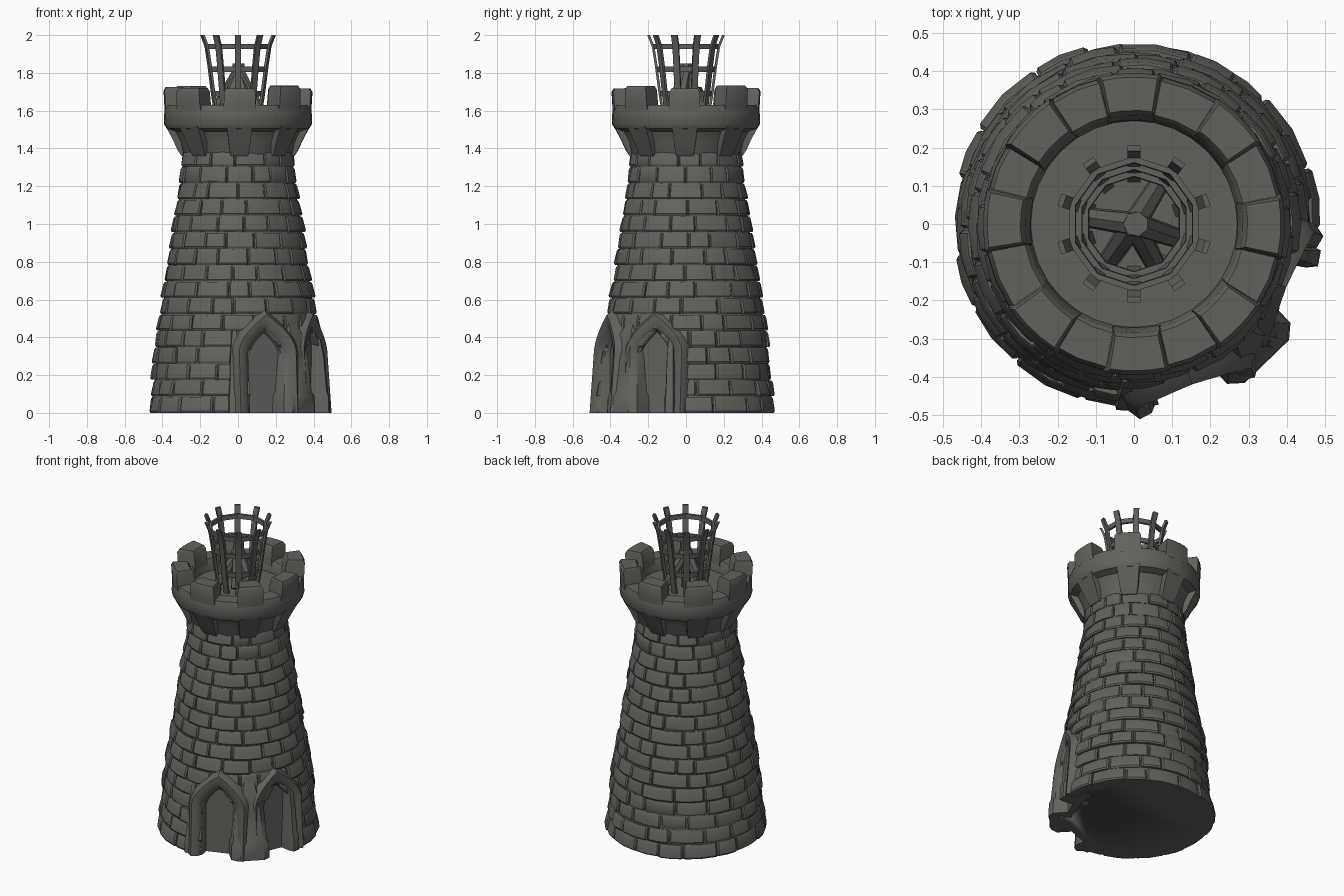
import bpy, bmesh, math, random
from math import sin, cos, pi, radians
from mathutils import Vector, Matrix

if "Cube" in bpy.data.objects:
    bpy.data.objects.remove(bpy.data.objects["Cube"])

random.seed(7)
stone = bpy.data.materials.new("dark_grey_stone")
stone.diffuse_color = (0.12, 0.12, 0.11, 1)
stone.use_nodes = True
stone.node_tree.nodes["Principled BSDF"].inputs["Base Color"].default_value = stone.diffuse_color


def finish(name, bm, angle=35):
    bmesh.ops.recalc_face_normals(bm, faces=bm.faces)
    me = bpy.data.meshes.new(name)
    bm.to_mesh(me)
    bm.free()
    me.materials.append(stone)
    ob = bpy.data.objects.new(name, me)
    bpy.context.collection.objects.link(ob)
    bpy.ops.object.select_all(action='DESELECT')
    ob.select_set(True)
    bpy.context.view_layer.objects.active = ob
    bpy.ops.object.shade_smooth_by_angle(angle=radians(angle))
    return ob


def polar(r, a, z):
    return Vector((r * cos(a), r * sin(a), z))


def loft(bm, sections, closed=False, caps=True):
    """Skin a row of closed cross-sections."""
    rows = [[bm.verts.new(p) for p in s] for s in sections]
    pairs = list(zip(rows, rows[1:])) + ([(rows[-1], rows[0])] if closed else [])
    n = len(rows[0])
    for a, b in pairs:
        for i in range(n):
            j = (i + 1) % n
            bm.faces.new((a[i], a[j], b[j], b[i]))
    if caps and not closed:
        bm.faces.new(rows[0][::-1])
        bm.faces.new(rows[-1])


def lathe(bm, profile, seg):
    loft(bm, [[polar(r, 2 * pi * k / seg, z) for k in range(seg)] for r, z in profile])


WALL = [(0, .472), (.2, .447), (.4, .428), (.6, .402), (.8, .368), (1, .342), (1.2, .308), (1.45, .285)]


def wall_r(z):
    for (z0, r0), (z1, r1) in zip(WALL, WALL[1:]):
        if z <= z1:
            return r0 + (r1 - r0) * (z - z0) / (z1 - z0)
    return WALL[-1][1]


# tower core
bm = bmesh.new()
lathe(bm, [(r - .008, z) for z, r in WALL], 48)
core = finish("tower_core", bm)

# brick courses
bm = bmesh.new()
COURSES = 16
h = 1.39 / COURSES
for c in range(COURSES):
    n = 17 - c // 4
    cuts = [2 * pi * (k + .5 * (c % 2) + random.uniform(-.22, .22)) / n for k in range(n)]
    for a0, a1 in zip(cuts, cuts[1:] + [cuts[0] + 2 * pi]):
        z0 = c * h + (.002 if c else 0)
        z1 = (c + 1) * h - .002
        push = random.uniform(-.004, .014) * (1 - .045 * c)
        tilt = random.uniform(-.004, .005)
        a0, a1, e, ch = a0 + .004, a1 - .004, .02, .008
        secs = []
        for a, d in ((a0, ch), (a0 + e, 0), ((a0 + a1) / 2, -.003), (a1 - e, 0), (a1, ch)):
            lo, hi = wall_r(z0) + push + tilt - d, wall_r(z1) + push - d
            back = wall_r(z1) - .05
            secs.append([polar(r, a, z) for r, z in (
                (back, z0), (lo - ch * .6, z0), (lo, z0 + .01),
                (hi, z1 - .012), (hi - ch, z1), (back, z1))])
        loft(bm, secs)
bricks = finish("wall_bricks", bm, 30)


def arch(w, spring, peak, n=7):
    """Pointed arch from left foot to right foot as (x, z)."""
    half = [(-w, 0)] + [(-w * (1 - (k / n) ** 1.7), spring + (peak - spring) * k / n) for k in range(n + 1)]
    return half + [(-x, z) for x, z in half[-2::-1]]


def place(a, x, depth, z):
    return Matrix.Rotation(a, 3, 'Z') @ Vector((depth, x, z))


# two doorways with stone surrounds
DOORS = [(radians(-70), 0), (radians(-22.5), .015)]
cutters = []
for a, sink in DOORS:
    bm = bmesh.new()
    loft(bm, [[place(a, x, d, z - .02) for x, z in arch(.10, .30, .46)] for d in (.36, .60)])
    cutters.append(finish("door_cutter", bm))
    cutters[-1].hide_render = True

    bm = bmesh.new()
    rows = []
    for w, s, p, d in ((.195, .32, .58, .33), (.18, .33, .545, .455), (.16, .33, .52, .485),
                       (.125, .31, .47, .48), (.098, .30, .43, .45), (.085, .29, .42, .37)):
        rows.append([bm.verts.new(place(a, x, d - sink - (.075 * z if d > .4 else 0), z))
                     for x, z in arch(w, s, p)])
    for r, q in zip(rows, rows[1:]):
        for i in range(len(r) - 1):
            bm.faces.new((r[i], r[i + 1], q[i + 1], q[i]))
    bm.faces.new([r[0] for r in rows])
    bm.faces.new([r[-1] for r in rows])
    finish("door_surround", bm, 40)

    bm = bmesh.new()
    loft(bm, [[place(a, x, d, z) for x, z in arch(.105, .30, .46)] for d in (.35, .395)])
    finish("door_leaf", bm)

for ob in (core, bricks):
    bpy.context.view_layer.objects.active = ob
    for cut in cutters:
        m = ob.modifiers.new("door_opening", 'BOOLEAN')
        m.operation, m.solver, m.object = 'DIFFERENCE', 'EXACT', cut
        # keep the shading modifier order irrelevant by applying at once
        bpy.ops.object.modifier_apply(modifier=m.name)
for cut in cutters:
    bpy.data.objects.remove(cut)

# pillars beside and between the doorways
bm = bmesh.new()
for deg, half, r in ((-46, .115, .50), (-92.5, .035, .488), (-10.5, .03, .493)):
    a = radians(deg)
    secs = []
    for z, k, d in ((0, 1, 0), (.09, .97, .003), (.11, .88, .012), (.30, .75, .03), (.42, .5, .055), (.5, .25, .10)):
        w, f = half * k, r - d
        secs.append([place(a, x, y, z) for x, y in ((-w, .36), (-w, f - .03), (-w * .7, f), (w * .7, f), (w, f - .03), (w, .36))])
    loft(bm, secs)
finish("door_pillars", bm, 40)

# parapet ring with walkway floor
bm = bmesh.new()
lathe(bm, [(.275, 1.34), (.292, 1.37), (.305, 1.43), (.335, 1.49), (.378, 1.505), (.392, 1.53), (.39, 1.60),
           (.38, 1.63), (.29, 1.63), (.278, 1.615), (.27, 1.56), (.01, 1.56)], 32)
finish("parapet", bm)

# corbels and merlons, eight of each
cb, mb = bmesh.new(), bmesh.new()
for k in range(8):
    a = k * pi / 4 + random.uniform(-.03, .03)
    loft(cb, [[place(a, x, y, z) for x, y in ((-w, .26), (-w, d), (w, d), (w, .26))]
              for z, w, d in ((1.36, .045, .298), (1.39, .052, .318), (1.45, .06, .345), (1.52, .068, .383))])
    top = 1.73 + random.uniform(-.012, .004)
    half = radians(12.5) + random.uniform(-.02, .02)
    secs = []
    for z, g, i, o in ((1.60, 1.08, .272, .39), (1.63, 1.02, .276, .391), (top - .02, .98, .285, .395),
                       (top, .88, .297, .384)):
        angs = [a + half * g * t for t in (-1, -.4, .4, 1)]
        secs.append([polar(o, t, z) for t in angs] + [polar(i, t, z) for t in angs[::-1]])
    loft(mb, secs)
finish("corbels", cb)
finish("merlons", mb)

# fire basket: ten flat straps and three bands
bm = bmesh.new()
for k in range(10):
    a = pi / 2 + k * pi / 5
    secs = []
    for r, z in ((.115, 1.55), (.137, 1.68), (.158, 1.84), (.174, 1.94), (.198, 2.0)):
        secs.append([place(a, x, r + y, z) for x, y in ((-.017, -.007), (.017, -.007), (.017, .007), (-.017, .007))])
    loft(bm, secs)
finish("basket_straps", bm)
bm = bmesh.new()
for r, z in ((.132, 1.69), (.15, 1.82), (.168, 1.94)):
    secs = []
    for k in range(10):
        a = pi / 2 + k * pi / 5
        secs.append([polar(r + d, a, z + t) for d, t in ((-.009, -.014), (.007, -.014), (.009, .014), (-.007, .014))])
    loft(bm, secs, closed=True)
finish("basket_bands", bm, 20)

# firewood leaning to a point
bm = bmesh.new()
for deg, top in ((172, 1.80), (58, 1.79), (-18, 1.81), (-62, 1.78), (-125, 1.78), (0, 1.85)):
    a = radians(deg)
    foot, tip = polar(.125, a, 1.60), Vector((0, 0, top))
    if deg == 0:
        foot, tip = Vector((0, 0, 1.56)), Vector((.005, 0, top))
    d = tip - foot
    rot = d.to_track_quat('Z', 'Y').to_matrix().to_4x4()
    bmesh.ops.create_cone(bm, cap_ends=True, segments=7, radius1=.027, radius2=.033, depth=d.length,
                          matrix=Matrix.Translation((foot + tip) / 2) @ rot)
finish("firewood", bm, 40)
